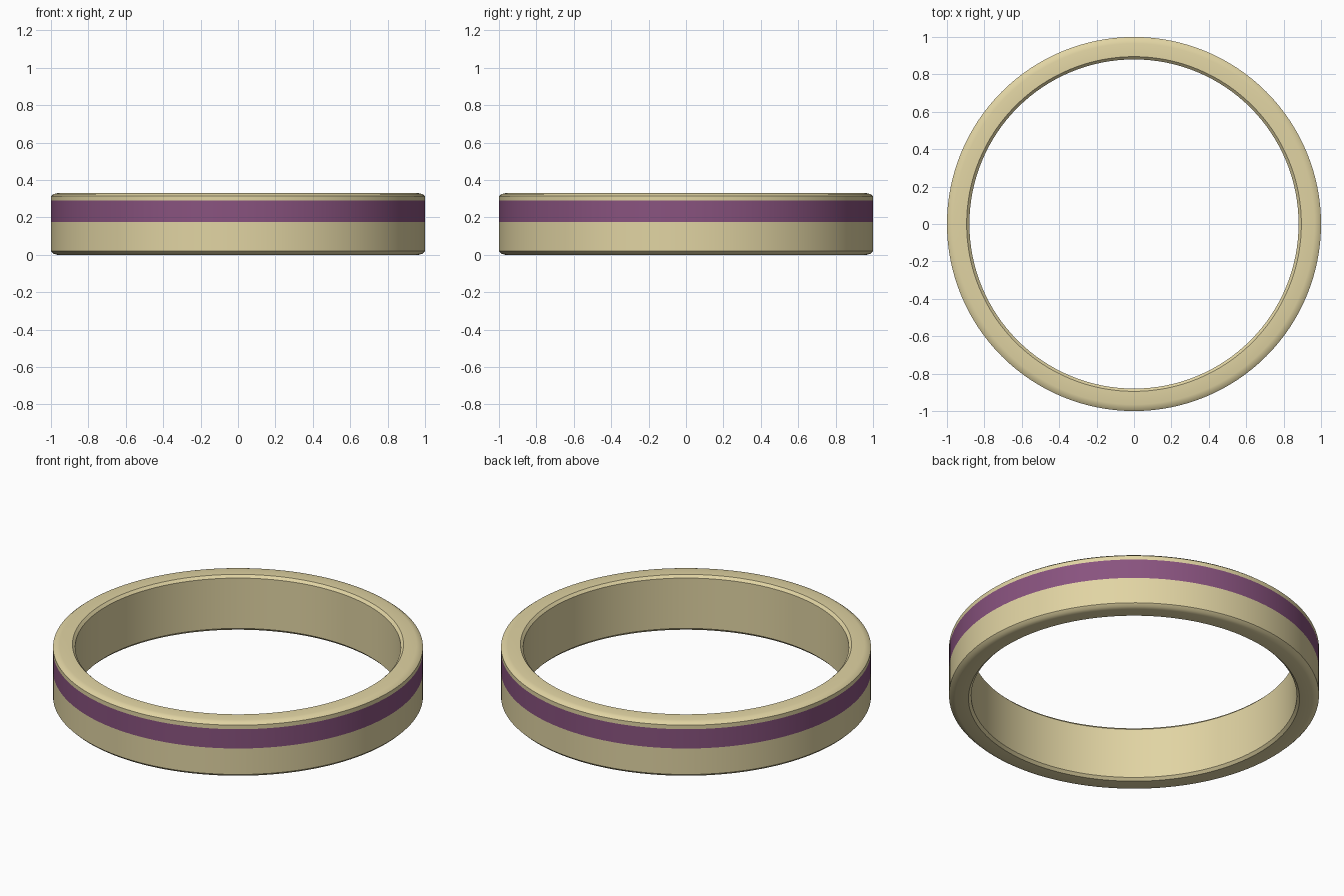
import bpy, bmesh, math

if "Cube" in bpy.data.objects:
    bpy.data.objects.remove(bpy.data.objects["Cube"])

SEG = 128


def material(name, srgb):
    lin = [((c / 255 + 0.055) / 1.055) ** 2.4 for c in srgb]
    m = bpy.data.materials.new(name)
    m.diffuse_color = (*lin, 1)
    m.use_nodes = True
    m.node_tree.nodes["Principled BSDF"].inputs["Base Color"].default_value = m.diffuse_color
    return m


# Closed cross-section (radius, height), with softened rims and stripe edges
profile = [
    (0.88, 0.015), (0.895, 0.0), (0.965, 0.0), (0.986, 0.006), (1.0, 0.02),
    (1.0, 0.175), (1.0, 0.29),
    (1.0, 0.314), (0.986, 0.325), (0.965, 0.33), (0.895, 0.33), (0.88, 0.315),
]

# Lathe the cross-section around z
bm = bmesh.new()
rings = []
for i in range(SEG):
    a = 2 * math.pi * i / SEG
    rings.append([bm.verts.new((r * math.cos(a), r * math.sin(a), z)) for r, z in profile])
n = len(profile)
for i in range(SEG):
    r0, r1 = rings[i], rings[(i + 1) % SEG]
    for j in range(n):
        k = (j + 1) % n
        f = bm.faces.new((r0[j], r1[j], r1[k], r0[k]))
        # Stripe: the outer wall between the two stripe heights
        c = f.calc_center_median()
        f.material_index = int(0.175 < c.z < 0.29 and math.hypot(c.x, c.y) > 0.95)
bmesh.ops.recalc_face_normals(bm, faces=bm.faces)

mesh = bpy.data.meshes.new("ring_band")
bm.to_mesh(mesh)
bm.free()
mesh.materials.append(material("pale gold", (225, 212, 163)))
mesh.materials.append(material("purple stripe", (137, 83, 127)))
band = bpy.data.objects.new("ring_band", mesh)
bpy.context.collection.objects.link(band)

# Smooth walls, crisp rim edges
bpy.context.view_layer.objects.active = band
band.select_set(True)
bpy.ops.object.shade_smooth_by_angle(angle=math.radians(30))
